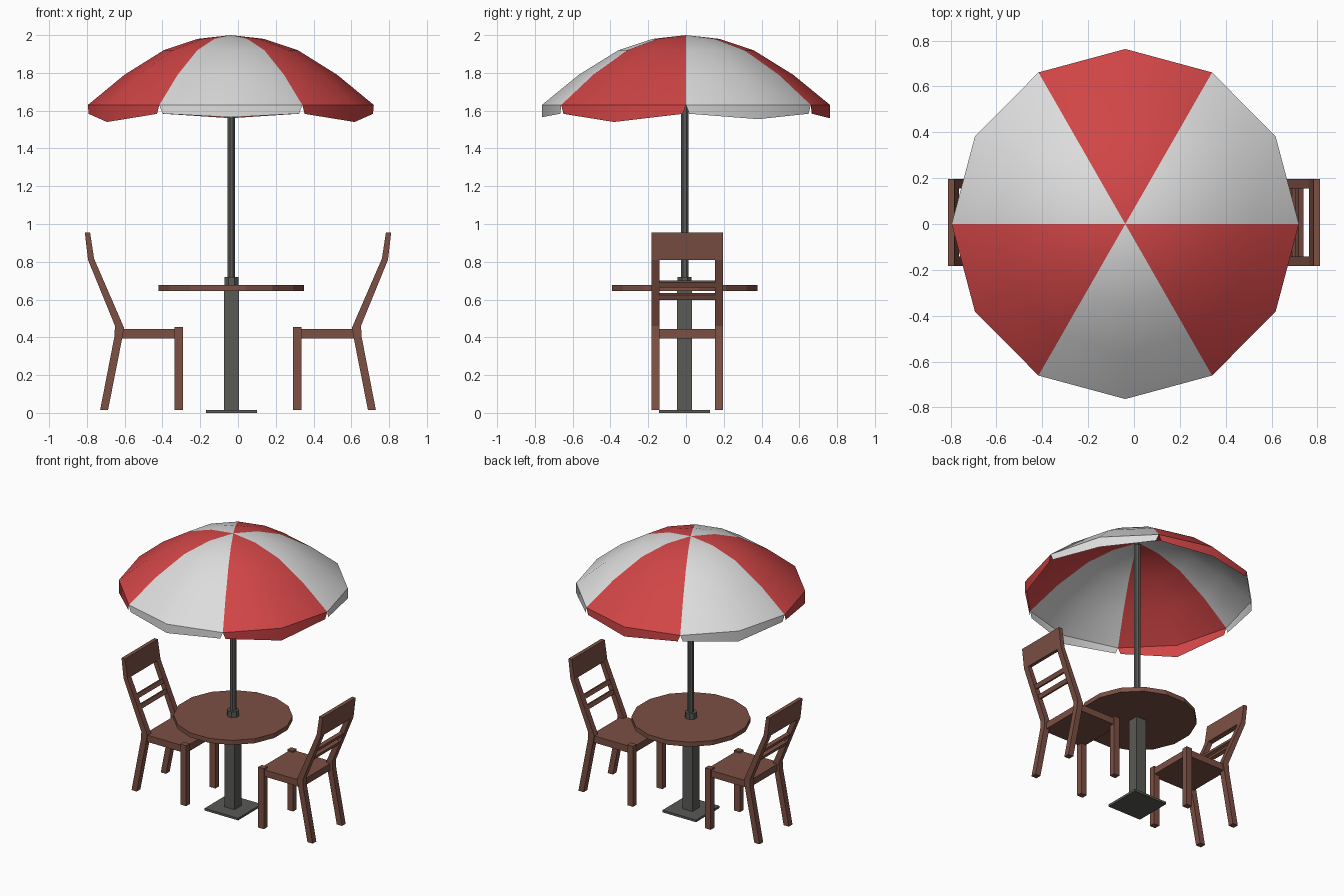
import bpy, bmesh, math
from mathutils import Matrix, Vector

if "Cube" in bpy.data.objects:
    bpy.data.objects.remove(bpy.data.objects["Cube"])


def material(name, rgb):
    m = bpy.data.materials.new(name)
    m.diffuse_color = (*rgb, 1)
    m.use_nodes = True
    m.node_tree.nodes["Principled BSDF"].inputs["Base Color"].default_value = m.diffuse_color
    return m


RED = material("red fabric", (0.64, 0.06, 0.062))
WHITE = material("white fabric", (0.72, 0.72, 0.72))
WOOD = material("brown wood", (0.20, 0.08, 0.058))
METAL = material("dark grey metal", (0.10, 0.10, 0.093))

CX, CY = -0.035, -0.007      # centre of table and pole


def finish(name, bm, *mats):
    me = bpy.data.meshes.new(name)
    bm.to_mesh(me)
    bm.free()
    for m in mats:
        me.materials.append(m)
    ob = bpy.data.objects.new(name, me)
    bpy.context.collection.objects.link(ob)
    return ob


def box(name, x, y, z, mat, tilt=0.0):
    """Box from (min, max) ranges, tilted about y around its centre."""
    bm = bmesh.new()
    c = Vector([(a + b) / 2 for a, b in (x, y, z)])
    s = [b - a for a, b in (x, y, z)]
    m = Matrix.Translation(c) @ Matrix.Rotation(tilt, 4, 'Y') @ Matrix.Diagonal((*s, 1))
    bmesh.ops.create_cube(bm, size=1, matrix=m)
    return finish(name, bm, mat)


def cylinder(name, r, z0, z1, sides, mat):
    bm = bmesh.new()
    m = Matrix.Translation((CX, CY, (z0 + z1) / 2)) @ Matrix.Rotation(math.pi / sides, 4, 'Z')
    bmesh.ops.create_cone(bm, cap_ends=True, segments=sides, radius1=r, radius2=r,
                          depth=z1 - z0, matrix=m)
    return finish(name, bm, mat)


def extrude_y(name, pts, y0, y1, mat):
    """Side profile (x, z) extruded along y."""
    bm = bmesh.new()
    f = bm.faces.new([bm.verts.new((x, y0, z)) for x, z in pts])
    new = bmesh.ops.extrude_face_region(bm, geom=[f])["geom"]
    bmesh.ops.translate(bm, vec=(0, y1 - y0, 0),
                        verts=[v for v in new if isinstance(v, bmesh.types.BMVert)])
    bmesh.ops.recalc_face_normals(bm, faces=bm.faces)
    return finish(name, bm, mat)


# Table: base plate, post, top, collar and pole
box("base_plate", (CX - 0.135, CX + 0.135), (CY - 0.135, CY + 0.135), (0, 0.016), METAL)
box("table_post", (CX - 0.04, CX + 0.04), (CY - 0.04, CY + 0.04), (0.016, 0.65), METAL)
cylinder("table_top", 0.393, 0.645, 0.678, 16, WOOD)
cylinder("pole_collar", 0.04, 0.67, 0.72, 8, METAL)
cylinder("umbrella_pole", 0.022, 0.70, 1.98, 8, METAL)

# Umbrella canopy: six two-segment panels, each with a hanging valance
RINGS = [(0.175, 1.98), (0.355, 1.92), (0.563, 1.79), (0.757, 1.63)]
DROP = [1.555, 1.56, 1.555, 1.54, 1.565, 1.54]    # valance low point per panel
bm = bmesh.new()


def rim(r, deg, z):
    a = math.radians(deg)
    return Vector((CX - 0.003 + r * math.cos(a), r * 1.008 * math.sin(a), z))


def face(pts, panel):
    f = bm.faces.new([bm.verts.new(p) for p in pts])
    f.material_index = 1 - panel % 2


for p in range(6):
    for half in range(2):
        a, b = p * 60 + half * 30, p * 60 + half * 30 + 30
        face([rim(0, 0, 2.0), rim(*(RINGS[0][0], a, RINGS[0][1])),
              rim(RINGS[0][0], b, RINGS[0][1])], p)
        for (r0, z0), (r1, z1) in zip(RINGS, RINGS[1:]):
            face([rim(r0, a, z0), rim(r1, a, z1), rim(r1, b, z1), rim(r0, b, z0)], p)
        r, z = RINGS[-1]
        ends = [rim(r, a, 1.585), rim(r, b, 1.585)]
        mid = 1 - half                       # index of the end at panel middle
        ends[mid].z = DROP[p]
        ends[half] = ends[half].lerp(ends[mid], 0.045)   # notch between panels
        face([rim(r, a, z), ends[0], ends[1], rim(r, b, z)], p)
bmesh.ops.remove_doubles(bm, verts=bm.verts, dist=0.0005)
canopy = finish("umbrella_canopy", bm, RED, WHITE)
canopy.data.shade_smooth()
canopy.data.set_sharp_from_angle(angle=math.radians(35))

# Chair: built on the right, mirrored to the left
Y0, Y1, LEG = -0.183, 0.196, 0.042
POST = [(0.688, 0.015), (0.73, 0.015), (0.655, 0.40), (0.651, 0.46), (0.794, 0.81),
        (0.811, 0.955), (0.783, 0.955), (0.762, 0.817), (0.603, 0.45), (0.613, 0.395)]
TOP_RAIL = [POST[i] for i in (4, 5, 6, 7)]
chair = []
for side, y in (("near", Y0), ("far", Y1 - LEG)):
    chair.append(box(f"front_leg_{side}", (0.29, 0.336), (y, y + LEG), (0.015, 0.455), WOOD))
    chair.append(extrude_y(f"back_post_{side}", POST, y, y + LEG, WOOD))
chair.append(box("seat", (0.297, 0.635), (Y0 + 0.008, Y1 - 0.008), (0.395, 0.444), WOOD))
chair.append(extrude_y("top_rail", TOP_RAIL, Y0 + 0.002, Y1 - 0.002, WOOD))
for i, z in enumerate((0.682, 0.615)):
    x = 0.626 + (z - 0.455) * 0.422
    chair.append(box(f"back_slat_{i + 1}", (x - 0.012, x + 0.012),
                     (Y0 + 0.03, Y1 - 0.03), (z - 0.015, z + 0.015), WOOD, 0.4))

pivot = bpy.data.objects.new("mirror_centre", None)
pivot.hide_render = True
bpy.context.collection.objects.link(pivot)
for ob in chair:
    mod = ob.modifiers.new("left_chair", 'MIRROR')
    mod.use_axis = (True, False, False)
    mod.mirror_object = pivot
    mod.use_mirror_merge = False
